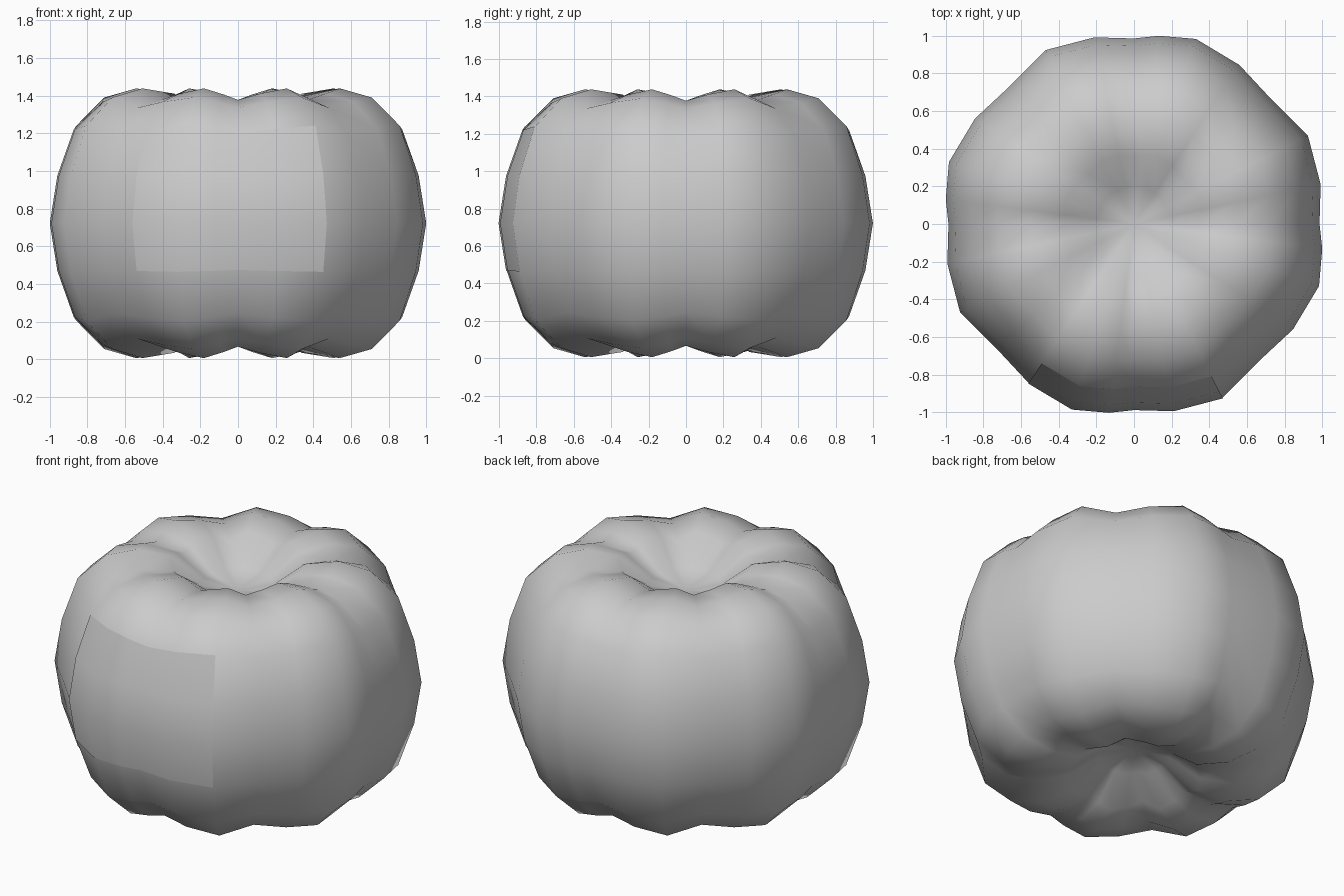
import bpy
import bmesh
from math import sin, cos, radians

cube = bpy.data.objects.get("Cube")
if cube:
    bpy.data.objects.remove(cube, do_unlink=True)

MID = 0.722

# Upper half profiles (radius, height): along a lobe crest and along a groove
CREST = [(0.2, 1.27), (0.38, 1.41), (0.57, 1.438), (0.748, 1.39),
         (0.905, 1.24), (0.995, 0.98), (1.036, MID)]
GROOVE = [(0.2, 1.26), (0.36, 1.36), (0.55, 1.377), (0.72, 1.335),
          (0.86, 1.2), (0.945, 0.97), (0.985, MID)]
POLE = 1.22

# One quarter turn: (angle, how far out towards the crest)
QUARTER = [(0, 0), (12, 0.55), (27, 1), (42, 0),
           (56.5, 0.55), (71.5, 1), (82.5, 0.45)]
COLUMNS = [(90 * q + a, w) for q in range(4) for a, w in QUARTER]


def mirrored(profile):
    """Reflect the upper profile below the middle."""
    return profile + [(r, 2 * MID - z) for r, z in reversed(profile[:-1])]


def surface_point(column, ring, offset=0.0):
    angle, weight = COLUMNS[column % len(COLUMNS)]
    (r0, z0), (r1, z1) = mirrored(GROOVE)[ring], mirrored(CREST)[ring]
    r = r0 + (r1 - r0) * weight + offset
    z = z0 + (z1 - z0) * weight
    a = radians(angle)
    return r * cos(a), r * sin(a), z


def grid(bm, columns, rings, offset=0.0, closed=False):
    """Skin a patch of the ribbed surface with quads."""
    rows = [[bm.verts.new(surface_point(c, k, offset)) for c in columns]
            for k in rings]
    n = len(columns)
    for up, low in zip(rows, rows[1:]):
        for i in range(n if closed else n - 1):
            j = (i + 1) % n
            bm.faces.new((up[i], low[i], low[j], up[j]))
    return rows


def finish(name, bm, material):
    mesh = bpy.data.meshes.new(name)
    bm.to_mesh(mesh)
    bm.free()
    mesh.materials.append(material)
    mesh.polygons.foreach_set("use_smooth", [True] * len(mesh.polygons))
    obj = bpy.data.objects.new(name, mesh)
    bpy.context.collection.objects.link(obj)
    return obj


grey = bpy.data.materials.new("light_grey")
grey.use_nodes = True
colour = (0.6, 0.6, 0.6, 1)
grey.diffuse_color = colour
grey.node_tree.nodes["Principled BSDF"].inputs["Base Color"].default_value = colour

# Ribbed round body with a hollow at the top and bottom
bm = bmesh.new()
rows = grid(bm, range(len(COLUMNS)), range(2 * len(CREST) - 1), closed=True)
top = bm.verts.new((0, 0, POLE))
bottom = bm.verts.new((0, 0, 2 * MID - POLE))
for i in range(len(COLUMNS)):
    j = (i + 1) % len(COLUMNS)
    bm.faces.new((top, rows[0][i], rows[0][j]))
    bm.faces.new((bottom, rows[-1][j], rows[-1][i]))
finish("pumpkin_body", bm, grey)

# Thin curved panel on the front, following the ribs
bm = bmesh.new()
grid(bm, range(18, 24), range(4, 8), offset=0.003)
finish("front_panel", bm, grey)
